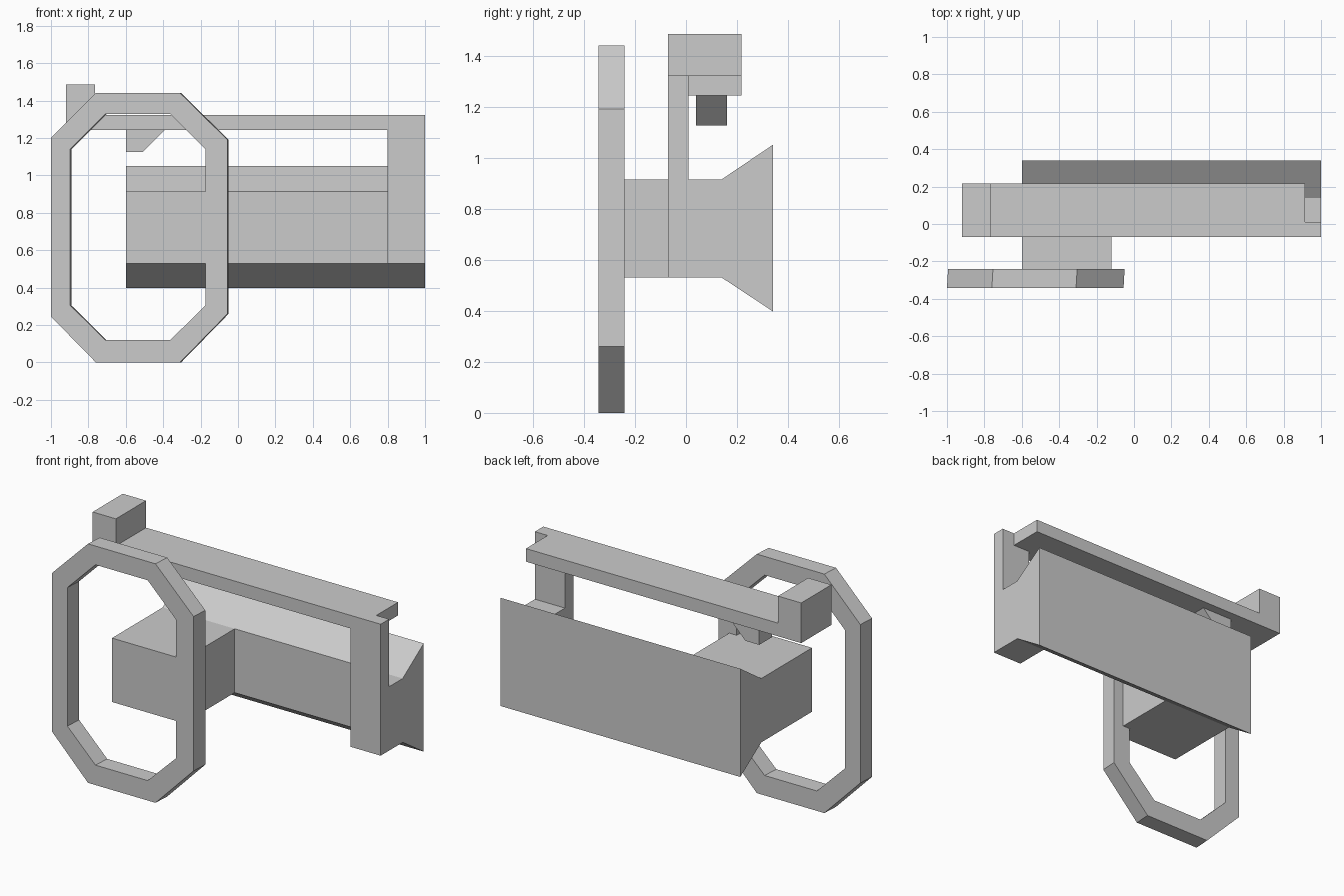
import bpy, bmesh

if "Cube" in bpy.data.objects:
    bpy.data.objects.remove(bpy.data.objects["Cube"])

grey = bpy.data.materials.new("light_grey")
grey.diffuse_color = (0.6, 0.6, 0.6, 1)
grey.use_nodes = True
grey.node_tree.nodes["Principled BSDF"].inputs["Base Color"].default_value = grey.diffuse_color


def finish(name, bm):
    bmesh.ops.recalc_face_normals(bm, faces=bm.faces[:])
    mesh = bpy.data.meshes.new(name)
    bm.to_mesh(mesh)
    bm.free()
    mesh.materials.append(grey)
    obj = bpy.data.objects.new(name, mesh)
    bpy.context.collection.objects.link(obj)
    return obj


def place(axis, p, t):
    """Put a 2D profile point at position t along the extrusion axis."""
    a, b = p
    return {"x": (t, a, b), "y": (a, t, b), "z": (a, b, t)}[axis]


def prism(name, axis, profile, lo, hi):
    bm = bmesh.new()
    ends = [[bm.verts.new(place(axis, p, t)) for p in profile] for t in (lo, hi)]
    bm.faces.new(ends[0])
    bm.faces.new(ends[1])
    n = len(profile)
    for i in range(n):
        j = (i + 1) % n
        bm.faces.new((ends[0][i], ends[0][j], ends[1][j], ends[1][i]))
    return finish(name, bm)


def ring(name, outer, inner, lo, hi, shift):
    """Flat hollow frame; its back leans sideways by a small shift."""
    bm = bmesh.new()
    loops = [[bm.verts.new((x + s, y, z)) for x, z in pts]
             for pts, y, s in ((outer, lo, 0), (outer, hi, shift),
                               (inner, hi, shift), (inner, lo, 0))]
    n = len(outer)
    for k in range(4):
        a, b = loops[k], loops[(k + 1) % 4]
        for i in range(n):
            j = (i + 1) % n
            bm.faces.new((a[i], a[j], b[j], b[i]))
    return finish(name, bm)


# Eight-sided hand loop
outer = [(-1, 1.2), (-.76, 1.44), (-.31, 1.44), (-.056, 1.19),
         (-.056, .26), (-.31, 0), (-.76, 0), (-1, .245)]
inner = [(-.897, 1.14), (-.71, 1.327), (-.362, 1.327), (-.173, 1.14),
         (-.173, .305), (-.362, .12), (-.71, .12), (-.897, .305)]
ring("hand_loop", outer, inner, -.343, -.24, .006)

# Block joining the loop to the back plate, stepped around the loop's bar
prism("loop_block", "z", [(-.6, -.343), (-.17, -.343), (-.17, -.24),
                          (-.12, -.24), (-.12, .14), (-.6, .14)], .53, .915)

# Flared back plate
prism("back_plate", "x", [(.14, .53), (.34, .398), (.34, 1.05), (.14, .915)], -.6, 1)

# End post with its foot
prism("end_post", "x", [(-.07, .53), (.14, .53), (.14, .915), (.01, .915),
                        (.01, 1.322), (-.07, 1.322)], .8, 1)

# Top rail, notched around the post
prism("top_rail", "z", [(-.92, -.07), (.8, -.07), (.8, .01), (.915, .01),
                        (.915, .217), (-.92, .217)], 1.243, 1.322)

# Raised block at the rail's free end
prism("rail_stop", "x", [(-.07, 1.322), (.217, 1.322), (.217, 1.485),
                         (-.07, 1.485)], -.92, -.765)

# Small catch under the rail
prism("catch", "y", [(-.6, 1.243), (-.6, 1.125), (-.508, 1.125),
                     (-.39, 1.243)], .04, .16)
